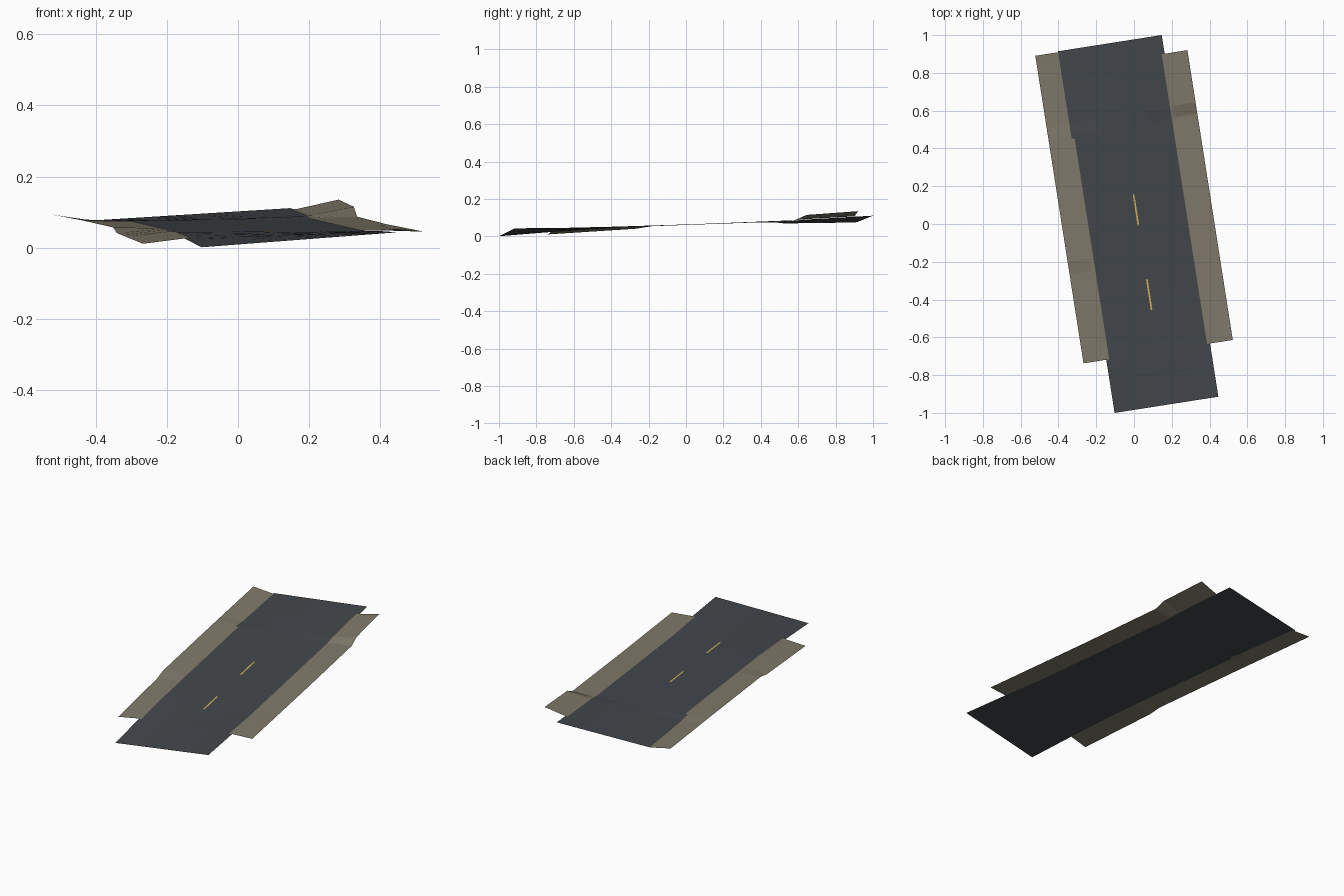
import bpy, bmesh, math

if "Cube" in bpy.data.objects:
    bpy.data.objects.remove(bpy.data.objects["Cube"])

A = math.radians(8.9)              # heading of the road in plan
CX, CY = 0.022, 0.0
CA, SA = math.cos(A), math.sin(A)


def material(name, rgb):
    m = bpy.data.materials.new(name)
    m.diffuse_color = (*rgb, 1)
    m.use_nodes = True
    m.node_tree.nodes["Principled BSDF"].inputs["Base Color"].default_value = m.diffuse_color
    return m


ASPHALT = material("dark asphalt", (0.056, 0.063, 0.071))
DIRT = material("dirt tan", (0.215, 0.195, 0.145))
PAINT = material("lane yellow", (0.62, 0.42, 0.10))


def lerp(points, t):
    """Piecewise linear curve through sorted (t, value) points."""
    if t <= points[0][0]:
        return points[0][1]
    for (a, p), (b, q) in zip(points, points[1:]):
        if t <= b:
            return p + (q - p) * (t - a) / (b - a)
    return points[-1][1]


# Cross slope along the road: level in the middle, twisted at both ends
TWIST = [(-0.969, 0.07), (-0.686, 0.035), (-0.4, 0.0), (0.52, 0.0),
         (0.58, 0.025), (0.969, 0.056)]


def road_z(u, v):
    y = u * SA + v * CA
    return 0.0595 + 0.036 * y + u * lerp(TWIST, v) - 0.003 * max(0, -v - 0.7) / 0.27


def stations(v0, v1, breaks, step=0.08):
    n = max(1, round((v1 - v0) / step))
    vs = [v0 + (v1 - v0) * i / n for i in range(n + 1)]
    vs += [b for b in breaks if v0 < b < v1]
    return sorted(set(round(v, 4) for v in vs))


def strip(name, us, vs, height, mat):
    """Grid sheet over the road's own across/along coordinates."""
    bm = bmesh.new()
    rows = []
    for v in vs:
        rows.append([bm.verts.new((CX + u * CA - v * SA, CY + u * SA + v * CA,
                                   max(0.0, height(u, v)))) for u in us])
    for r, s in zip(rows, rows[1:]):
        for i in range(len(us) - 1):
            bm.faces.new((r[i], r[i + 1], s[i + 1], s[i]))
    me = bpy.data.meshes.new(name)
    bm.to_mesh(me)
    bm.free()
    me.materials.append(mat)
    ob = bpy.data.objects.new(name, me)
    bpy.context.collection.objects.link(ob)


BREAKS = [t for t, _ in TWIST]

# Road surface
strip("road_surface", [-0.278, -0.14, 0, 0.14, 0.278],
      stations(-0.969, 0.969, BREAKS), road_z, ASPHALT)


# Dirt shoulders: inner edge laps the road, outer edge follows its own profile
def shoulder(name, side, v0, v1, outer, lap):
    def height(u, v):
        if abs(u) > 0.3:
            return lerp(outer, v)
        return road_z(u, v) + lerp(lap, v)
    us = sorted(side * w for w in (0.262, 0.28, 0.4))
    strip(name, us, stations(v0, v1, BREAKS + [t for t, _ in outer]), height, DIRT)


shoulder("left_shoulder", -1, -0.684, 0.964,
         [(-0.684, 0.011), (-0.21, 0.041), (-0.14, 0.057), (0.4, 0.076), (0.964, 0.093)],
         [(0.45, 0.002), (0.55, -0.002)])
shoulder("right_shoulder", 1, -0.684, 0.869,
         [(-0.684, 0.045), (0.0, 0.066), (0.53, 0.087), (0.59, 0.115), (0.869, 0.135)],
         [(0.5, 0.002), (0.6, 0.003)])

# Painted centre dashes
for i, v in enumerate((-0.377, 0.076)):
    strip(f"lane_dash_{i + 1}", [-0.0045, 0.0045], stations(v - 0.083, v + 0.083, BREAKS),
          lambda u, w: road_z(u, w) + 0.0015, PAINT)
